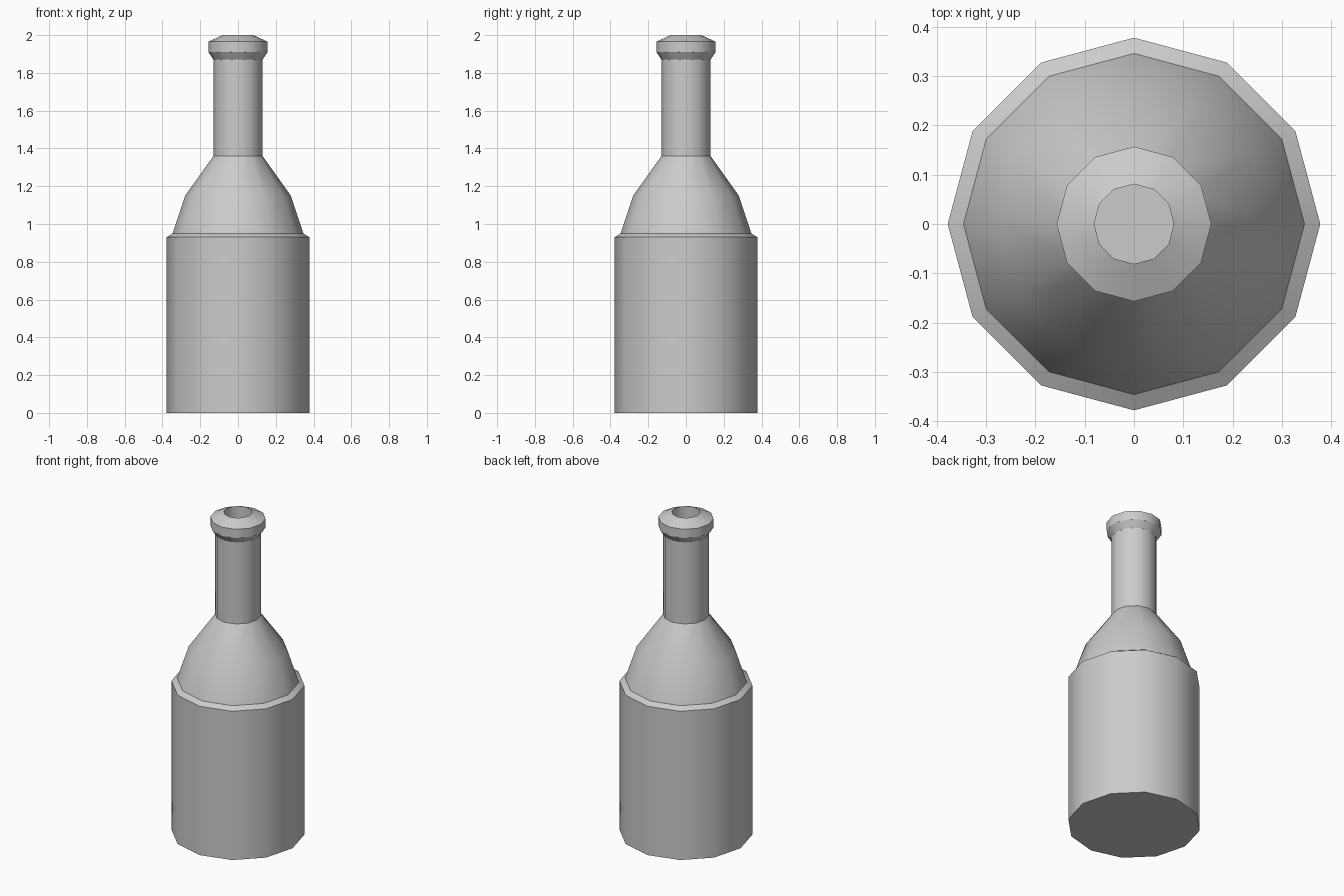
import bpy, bmesh, math

cube = bpy.data.objects.get("Cube")
if cube:
    bpy.data.objects.remove(cube, do_unlink=True)

SIDES = 12

# Single plain grey
grey = bpy.data.materials.new("plain_grey")
grey.use_nodes = True
colour = (0.6, 0.6, 0.6, 1)
grey.diffuse_color = colour
grey.node_tree.nodes["Principled BSDF"].inputs["Base Color"].default_value = colour


def lathe(name, profile):
    """Turn a (radius, height) profile around z and cap both ends."""
    bm = bmesh.new()
    rings = [[bm.verts.new((r * math.cos(math.tau * i / SIDES),
                            r * math.sin(math.tau * i / SIDES), z))
              for i in range(SIDES)] for r, z in profile]
    for low, high in zip(rings, rings[1:]):
        for i in range(SIDES):
            j = (i + 1) % SIDES
            bm.faces.new((low[i], low[j], high[j], high[i]))
    bm.faces.new(rings[0][::-1])
    bm.faces.new(rings[-1])
    mesh = bpy.data.meshes.new(name)
    bm.to_mesh(mesh)
    bm.free()
    mesh.materials.append(grey)
    obj = bpy.data.objects.new(name, mesh)
    bpy.context.collection.objects.link(obj)
    bpy.ops.object.select_all(action='DESELECT')
    obj.select_set(True)
    bpy.context.view_layer.objects.active = obj
    bpy.ops.object.shade_smooth_by_angle(angle=math.radians(32))
    return obj


lathe("bottle", [
    (0.378, 0), (0.378, 0.93),                  # body wall
    (0.346, 0.95), (0.28, 1.15), (0.13, 1.36),  # ledge and shoulder
    (0.13, 1.87),                               # neck
    (0.157, 1.91), (0.157, 1.965), (0.081, 2),  # lip
    (0.081, 1.4),                               # mouth bore and its floor
])
